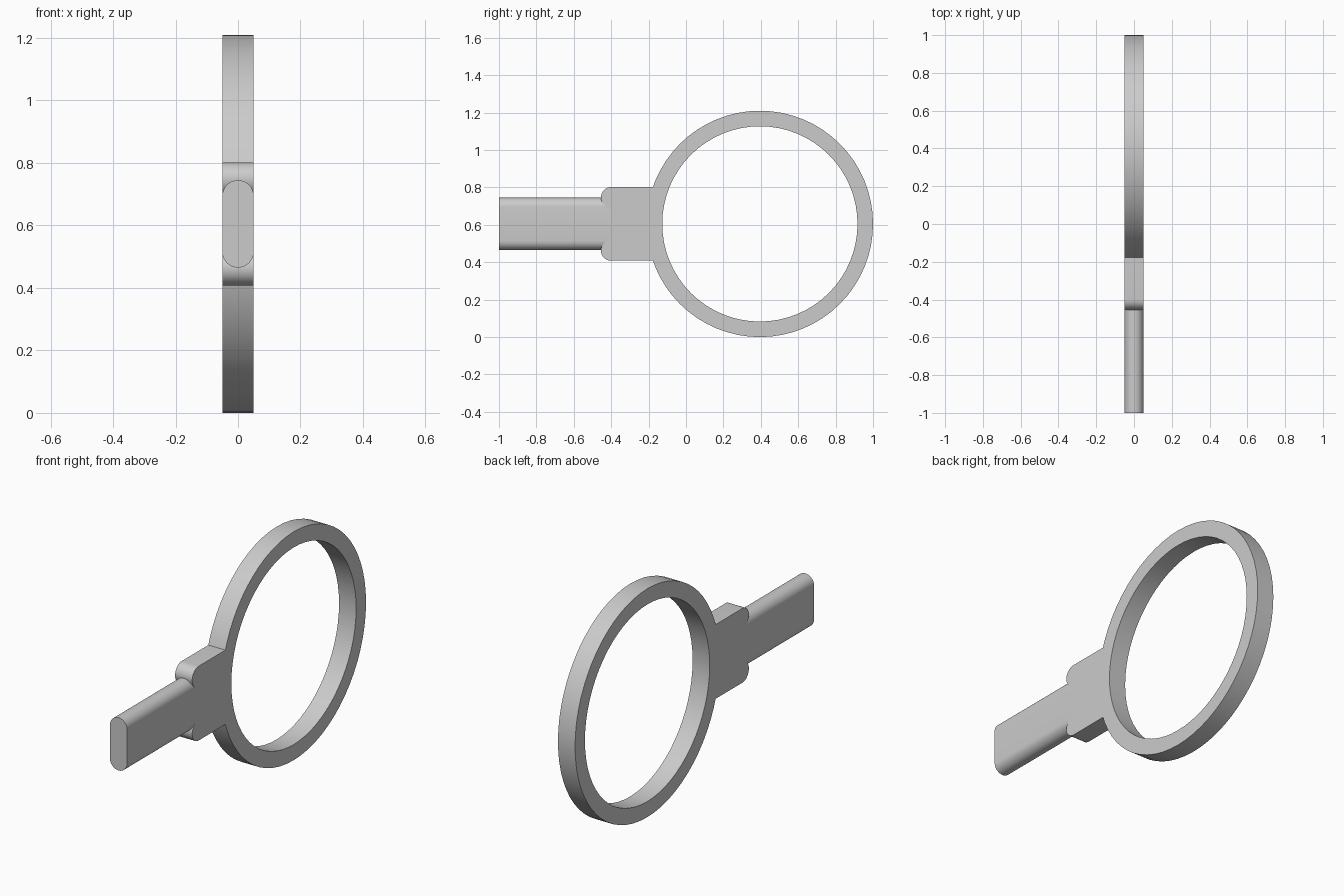
import bpy, bmesh
from math import sin, cos, pi, asin

if "Cube" in bpy.data.objects:
    bpy.data.objects.remove(bpy.data.objects["Cube"])

HALF = 0.05                      # half thickness in x
CY, CZ = 0.395, 0.605            # ring centre
R_OUT, R_IN = 0.605, 0.522


def arc(cu, cv, r, a0, a1, n):
    """Points on an arc, angles in radians, ends included."""
    return [(cu + r * cos(a0 + (a1 - a0) * i / n),
             cv + r * sin(a0 + (a1 - a0) * i / n)) for i in range(n + 1)]


def finish(name, bm):
    bmesh.ops.recalc_face_normals(bm, faces=bm.faces[:])
    mesh = bpy.data.meshes.new(name)
    bm.to_mesh(mesh)
    bm.free()
    ob = bpy.data.objects.new(name, mesh)
    bpy.context.collection.objects.link(ob)
    bpy.ops.object.select_all(action='DESELECT')
    ob.select_set(True)
    bpy.context.view_layer.objects.active = ob
    bpy.ops.object.shade_smooth_by_angle(angle=pi / 6)
    return ob


def extrude_profile(name, points, direction):
    """Close a planar profile and extrude it into a solid."""
    bm = bmesh.new()
    face = bm.faces.new([bm.verts.new(p) for p in points])
    new = bmesh.ops.extrude_face_region(bm, geom=[face], use_keep_orig=True)
    verts = [g for g in new['geom'] if isinstance(g, bmesh.types.BMVert)]
    bmesh.ops.translate(bm, verts=verts, vec=direction)
    return finish(name, bm)


# Ring: a rectangular section swept around the x axis
SEG = 64
bm = bmesh.new()
section = [(HALF, R_OUT), (-HALF, R_OUT), (-HALF, R_IN), (HALF, R_IN)]
loops = [[bm.verts.new((x, CY + r * cos(2 * pi * i / SEG), CZ + r * sin(2 * pi * i / SEG)))
          for x, r in section] for i in range(SEG)]
for i in range(SEG):
    a, b = loops[i], loops[(i + 1) % SEG]
    for k in range(4):
        m = (k + 1) % 4
        bm.faces.new((a[k], a[m], b[m], b[k]))
finish("ring", bm)

# Collar: block with two rounded lobes in front, hollowed to fit the ring
half_h, lobe = 0.197, 0.055
t = asin(half_h / R_OUT)
profile = arc(-0.40, CZ + half_h - lobe, lobe, pi / 2, 3 * pi / 2, 16)
profile += arc(-0.40, CZ - half_h + lobe, lobe, pi / 2, 3 * pi / 2, 16)
profile += arc(CY, CZ, R_OUT - 0.002, pi + t, pi - t, 12)
extrude_profile("collar", [(-HALF, y, z) for y, z in profile], (2 * HALF, 0, 0))

# Handle: flat bar with rounded top and bottom edges
straight = 0.14 - HALF
profile = arc(0, CZ + straight, HALF, 0, pi, 16) + arc(0, CZ - straight, HALF, pi, 2 * pi, 16)
extrude_profile("handle", [(x, -1.0, z) for x, z in profile], (0, 0.60, 0))
